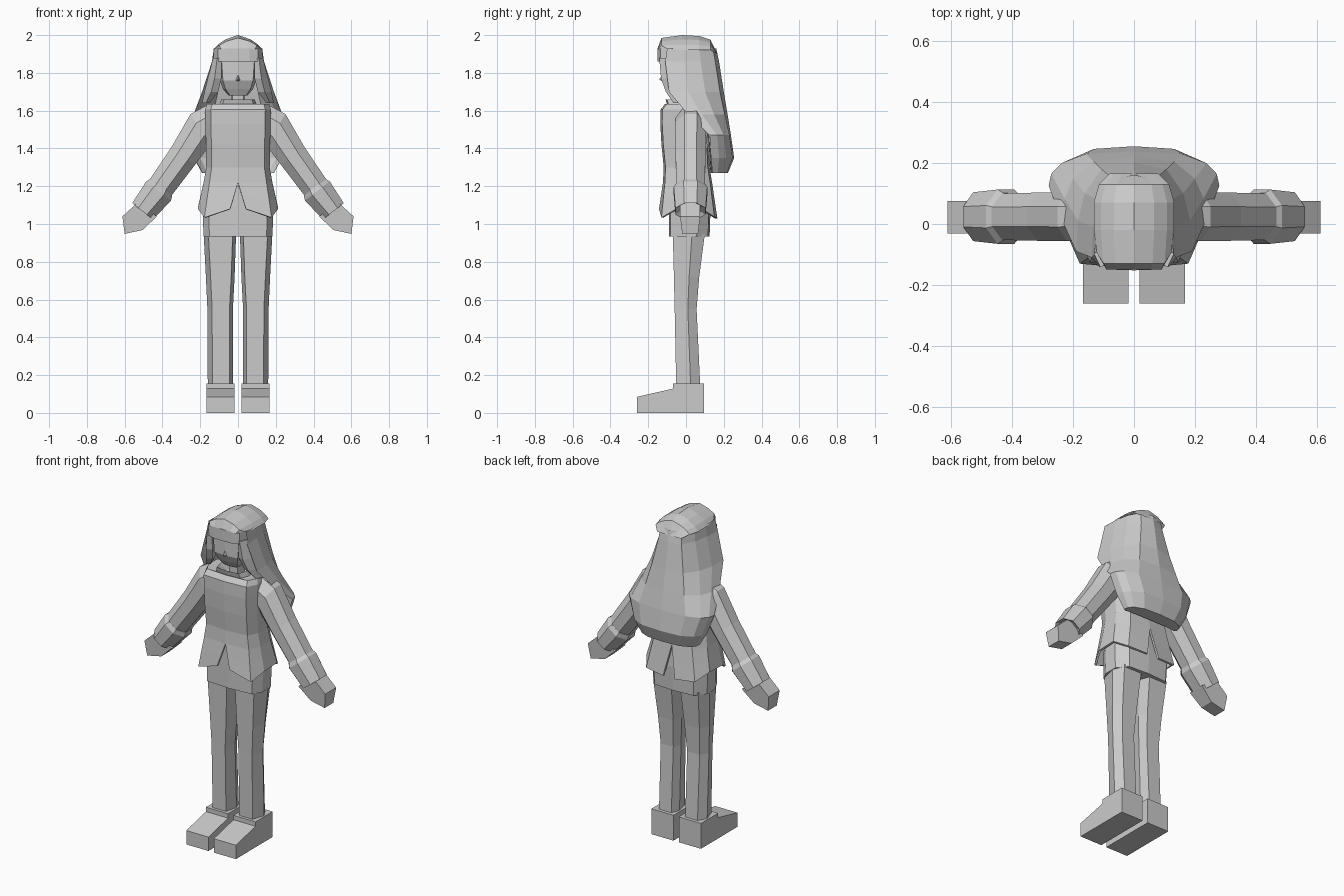
import bpy, bmesh, math
from mathutils import Vector

if "Cube" in bpy.data.objects:
    bpy.data.objects.remove(bpy.data.objects["Cube"])

grey = bpy.data.materials.new("plain_grey")
grey.diffuse_color = (0.6, 0.6, 0.6, 1)
grey.use_nodes = True
grey.node_tree.nodes["Principled BSDF"].inputs["Base Color"].default_value = grey.diffuse_color


def loft(name, rows, closed=False, cap=False):
    """Bridge rows of points, then mirror across x = 0."""
    bm = bmesh.new()
    rings = [[bm.verts.new(p) for p in r] for r in rows]
    n = len(rows[0])
    for a, b in zip(rings, rings[1:]):
        for i in range(n if closed else n - 1):
            j = (i + 1) % n
            bm.faces.new((a[i], a[j], b[j], b[i]))
    if cap:
        bm.faces.new(rings[0][::-1])
        bm.faces.new(rings[-1])
    bmesh.ops.remove_doubles(bm, verts=bm.verts, dist=0.0005)
    bmesh.ops.recalc_face_normals(bm, faces=bm.faces)
    me = bpy.data.meshes.new(name)
    bm.to_mesh(me)
    bm.free()
    me.materials.append(grey)
    ob = bpy.data.objects.new(name, me)
    bpy.context.collection.objects.link(ob)
    m = ob.modifiers.new("mirror", 'MIRROR')
    m.use_clip = True
    return ob


def half_body(z, w, yf, yb):
    """Half of a chamfered body section, front centre to back centre."""
    d = yb - yf
    return [(0, yf, z), (w * .83, yf + d * .04, z), (w, yf + d * .3, z),
            (w, yf + d * .68, z), (w * .72, yb - d * .04, z), (0, yb, z)]


def half_hair(z, w, yf, yb):
    """Half of an open-fronted hair section."""
    d = yb - yf
    return [(w, yf, z), (w * .97, yf + d * .35, z), (w * .85, yf + d * .66, z),
            (w * .56, yf + d * .93, z), (0, yb, z)]


# Shoes: stepped side profile extruded across
shoe = [(-.26, 0), (.095, 0), (.095, .155), (-.07, .155), (-.07, .128), (-.26, .085)]
loft("shoes", [[(x, y, z) for y, z in shoe] for x in (.018, .168)], True, True)

# Trouser legs: six-sided
legs = []
for z, x0, x1, y0, y1 in [(.15, .027, .16, -.052, .075), (.55, .027, .162, -.06, .056),
                          (.72, .018, .17, -.064, .07), (.95, .01, .182, -.07, .1)]:
    m = y0 + (y1 - y0) * .6
    legs.append([(x0 + .018, y0, z), (x1 - .025, y0, z), (x1, m, z),
                 (x1 - .03, y1, z), (x0 + .02, y1, z), (x0, m, z)])
loft("trouser_legs", legs, True, True)

# Hips
loft("hips", [half_body(.94, .02, 0, .03), half_body(.935, .182, -.09, .125),
              half_body(1.08, .188, -.09, .13), half_body(1.2, .165, -.09, .12)])

# Jacket body with shoulders and raised collar
waist = half_body(1.22, .182, -.122, .138)
loft("jacket_body", [waist, half_body(1.3, .168, -.118, .125),
                     half_body(1.42, .17, -.13, .12), half_body(1.53, .172, -.136, .115),
                     half_body(1.605, .174, -.135, .11), half_body(1.635, .165, -.112, .1),
                     half_body(1.63, .1, -.1, .085), half_body(1.66, .088, -.108, .075),
                     half_body(1.62, .055, -.065, .05), half_body(1.6, .01, -.02, 0)])

# Flared jacket hem, split at front and back
hem = [(.042, -.143, 1.08), (.178, -.13, 1.035), (.213, -.05, 1.08),
       (.213, .075, 1.085), (.165, .15, 1.04), (.04, .166, 1.03)]
mid = [tuple((a + b) / 2 for a, b in zip(p, q)) for p, q in zip(waist, hem)]
skirt = loft("jacket_skirt", [waist, mid, hem])
s = skirt.modifiers.new("cloth_thickness", 'SOLIDIFY')
s.thickness = .012


# Sleeves and cuffs: eight-sided sections tilted along the arm
def arm_ring(x, z, half, depth, tilt):
    u = Vector((math.cos(tilt), 0, math.sin(tilt)))
    ring = []
    for i in range(8):
        a = math.pi / 8 + i * math.pi / 4
        k = 1 / math.cos(math.pi / 8)
        p = Vector((x, .024, z)) + u * (half * k * math.cos(a))
        ring.append((p.x, p.y + depth * k * math.sin(a), p.z))
    return ring


t = math.radians(38)
loft("sleeves", [arm_ring(.15, 1.53, .098, .078, math.radians(78)),
                 arm_ring(.2, 1.5, .097, .08, math.radians(58)),
                 arm_ring(.29, 1.36, .078, .079, t),
                 arm_ring(.43, 1.165, .071, .076, t)], True, True)
loft("cuffs", [arm_ring(.405, 1.195, .072, .077, t), arm_ring(.42, 1.175, .083, .089, t),
               arm_ring(.505, 1.067, .07, .08, t), arm_ring(.495, 1.08, .055, .055, t)],
     True, True)

# Hands: mitten block, narrower at the knuckles
hand = [(.53, 1.115), (.612, 1.04), (.6, .948), (.505, .968), (.43, 1.04)]
loft("hands", [[(x, .022 + k * (.053 if z > 1 else .042), z) for x, z in hand]
               for k in (-1, 1)], True, True)

# Neck and head with a receding jaw
loft("neck", [half_body(z, .035, -.05, .03) for z in (1.58, 1.72)])
loft("head", [half_body(1.68, .005, -.07, .02), half_body(1.68, .05, -.085, .06),
              half_body(1.715, .08, -.105, .09), half_body(1.76, .096, -.126, .1),
              half_body(1.87, .105, -.125, .12), half_body(1.93, .1, -.11, .12)])
# Nose
loft("nose", [[(0, -.126, 1.79), (0, -.126, 1.79)],
              [(0, -.142, 1.765), (.012, -.124, 1.762)],
              [(0, -.124, 1.755), (0, -.124, 1.755)]])

# Hair crown: sections running front to back
crown = []
for y, top, w, edge in [(-.15, 1.93, .11, 1.925), (-.13, 1.985, .122, 1.925),
                        (-.02, 2.0, .132, 1.92), (.07, 1.995, .132, 1.92),
                        (.13, 1.975, .115, 1.92), (.165, 1.9, .08, 1.9)]:
    crown.append([(0, y, top), (w * .5, y, top - (top - edge) * .28),
                  (w * .82, y, top - (top - edge) * .65),
                  (w, y + (.035 if y < -.1 else 0), edge)])
loft("hair_crown", crown)

# Fringe band across the forehead
loft("fringe", [[(0, -.152, z), (.06, -.15, z), (.105, -.135, z), (.13, -.07, z)]
                for z in (1.93, 1.86)]
     + [[(0, -.125, 1.865), (.06, -.123, 1.865), (.1, -.115, 1.865), (.115, -.07, 1.865)]])

# Side locks framing the face
locks = []
for z, x0, x1, y in [(1.88, .088, .132, -.13), (1.77, .088, .16, -.12),
                     (1.7, .105, .178, -.095), (1.64, .15, .19, -.055)]:
    locks.append([(x0, y, z), ((x0 + x1) / 2, y - .012, z), (x1, y + .035, z),
                  (x0 + .01, y + .04, z)])
loft("side_locks", locks, True, True)

# Long back hair, cut diagonally at the front and folded under at the tip
loft("long_hair", [half_hair(1.93, .128, -.1, .16), half_hair(1.86, .138, -.11, .175),
                   half_hair(1.7, .19, -.09, .2), half_hair(1.58, .235, .01, .22),
                   half_hair(1.47, .28, .125, .238), half_hair(1.35, .235, .132, .255),
                   half_hair(1.27, .19, .14, .222), half_hair(1.27, .17, .13, .14),
                   half_hair(1.5, .15, .1, .12)])
